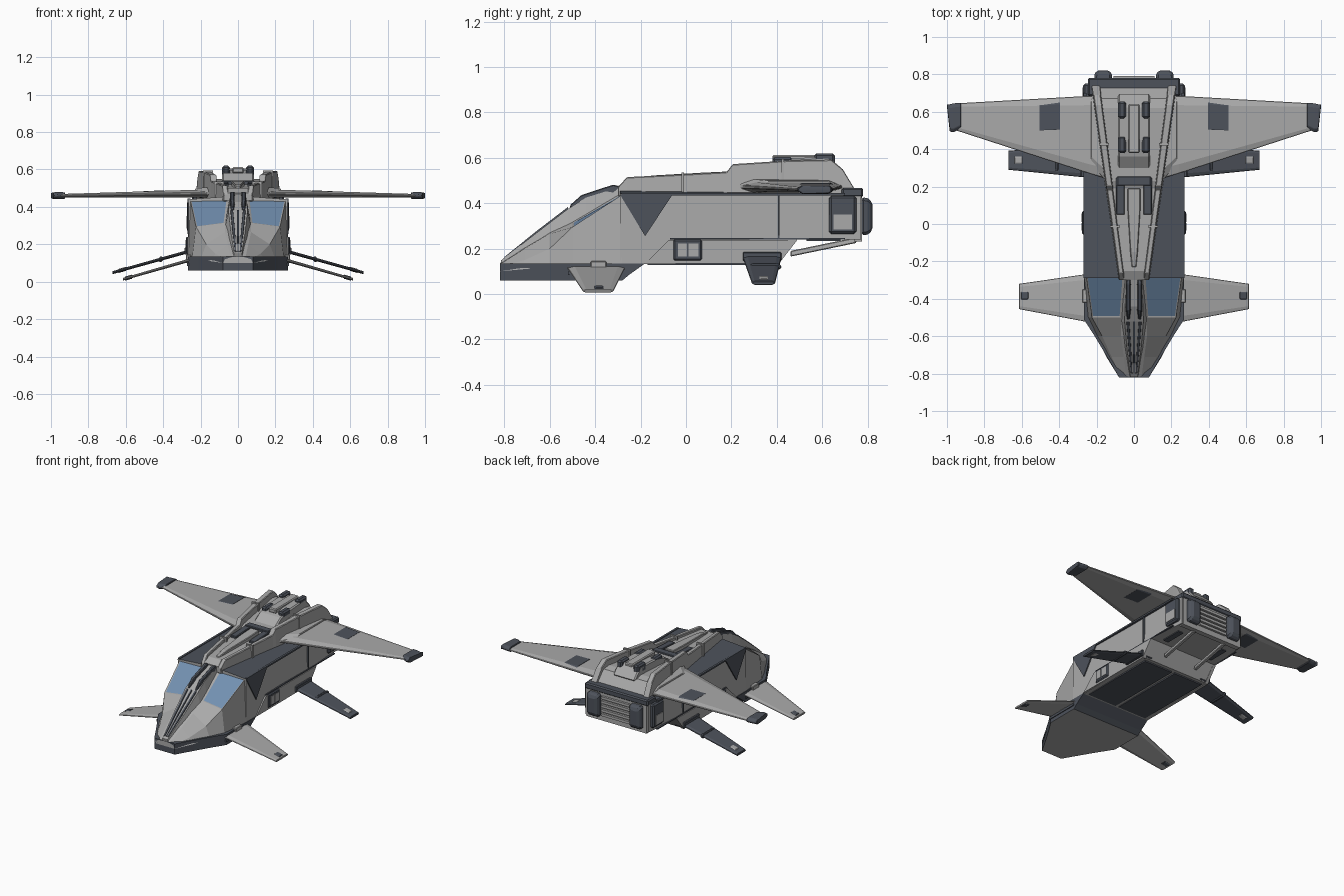
import bpy, bmesh
from mathutils import Vector

if "Cube" in bpy.data.objects:
    bpy.data.objects.remove(bpy.data.objects["Cube"], do_unlink=True)


def material(name, rgb):
    m = bpy.data.materials.new(name)
    m.use_nodes = True
    m.diffuse_color = (*rgb, 1)
    m.node_tree.nodes["Principled BSDF"].inputs["Base Color"].default_value = (*rgb, 1)
    return m


GREY = material("hull_grey", (0.40, 0.40, 0.40))
SLATE = material("slate_dark", (0.075, 0.085, 0.105))
GLASS = material("window_blue", (0.17, 0.28, 0.44))


def loft(name, rings, mats, mirror=True, bevel=0.0, paint=None):
    """Skin rings of equal length, cap both ends, then paint faces by rule."""
    mats = mats if isinstance(mats, list) else [mats]
    bm = bmesh.new()
    loops = [[bm.verts.new(p) for p in ring] for ring in rings]
    n = len(loops[0])
    for a, b in zip(loops, loops[1:]):
        for i in range(n):
            j = (i + 1) % n
            bm.faces.new((a[i], a[j], b[j], b[i]))
    bm.faces.new(loops[0])
    bm.faces.new(loops[-1])
    bmesh.ops.recalc_face_normals(bm, faces=bm.faces[:])
    if paint:
        paint(bm)
    me = bpy.data.meshes.new(name)
    bm.to_mesh(me)
    bm.free()
    for m in mats:
        me.materials.append(m)
    ob = bpy.data.objects.new(name, me)
    bpy.context.collection.objects.link(ob)
    if bevel:
        mod = ob.modifiers.new("edge_bevel", "BEVEL")
        mod.width, mod.segments, mod.limit_method = bevel, 1, "ANGLE"
    if mirror:
        ob.modifiers.new("mirror", "MIRROR").use_mirror_merge = False
    return ob


def box(name, x, y, z, mat, mirror=True, bevel=0.0):
    rings = [[(x[0], v, w), (x[1], v, w), (x[1], v, z[1]), (x[0], v, z[1])]
             for v, w in ((y[0], z[0]), (y[1], z[0]))]
    return loft(name, rings, mat, mirror, bevel)


def side_prism(name, outline, x, mat, **kw):
    """Extrude a (y, z) outline between two x values."""
    return loft(name, [[(v, *p) for p in outline] for v in x], mat, **kw)


def beam(name, stations, mat, bevel=0.004):
    """Box-section bar through stations (y, x centre, half width, bottom, top)."""
    rings = [[(x - w, y, b), (x + w, y, b), (x + w * .75, y, t), (x - w * .75, y, t)]
             for y, x, w, b, t in stations]
    return loft(name, rings, mat, bevel=bevel)


def slab(name, stations, mat, bevel=0.004):
    """Wing-like part through stations (x, y front, y back, z, half thickness)."""
    rings = []
    for x, f, b, z, h in stations:
        m = (b - f) * 0.12
        rings.append([(x, f, z - h * .3), (x, f + m, z - h), (x, b - m, z - h), (x, b, z - h * .3),
                      (x, b, z + h * .3), (x, b - m, z + h), (x, f + m, z + h), (x, f, z + h * .3)])
    return loft(name, rings, mat, bevel=bevel)


# Main hull with dark roof, tapering at the tail
def paint_roof(bm):
    for f in bm.faces:
        f.material_index = int(f.normal.z > 0.7)


hull = [(-.29, .44), (.77, .44), (.77, .24), (.49, .24), (.41, .14), (-.29, .13)]
loft("main_hull", [[(0, y, z + (.02 if z > .4 else 0)) for y, z in hull],
                   [(.245 if y > .7 else .265, y, z) for y, z in hull]],
     [GREY, SLATE], paint=paint_roof)


# Nose with inset windshield panes
def paint_windows(bm):
    panes = [f for f in bm.faces if -.42 < f.calc_center_median().y < -.36
             and f.normal.z > .4 and f.calc_center_median().x > .1]
    bmesh.ops.inset_individual(bm, faces=panes, thickness=.010, depth=-.003)
    for f in panes:
        f.material_index = 1


nose = [(-.82, .135, (.04, .13), (.07, .12), (.08, .10)),
        (-.71, .21, (.055, .20), (.12, .15), (.148, .11)),
        (-.60, .285, (.07, .265), (.17, .20), (.20, .12)),
        (-.50, .34, (.07, .315), (.225, .295), (.245, .13)),
        (-.285, .455, (.055, .44), (.255, .435), (.266, .13))]
loft("nose", [[(0, y, c), (a[0], y, a[1]), (b[0], y, b[1]), (d[0], y, d[1]), (0, y, d[1])]
              for y, c, a, b, d in nose], [GREY, GLASS], paint=paint_windows)


# Dark chin with a grey underside
def paint_chin(bm):
    for f in bm.faces:
        f.material_index = int(f.normal.z < -.9)


chin = [(0, -.82), (.08, -.82), (.15, -.70), (.21, -.60), (.268, -.51)]
loft("chin", [[(x, y, z) for x, y in chin + [(.268, back), (0, back)]]
              for z, back in ((.06, -.28), (.085, -.25), (.135, -.18))],
     [SLATE, GREY], paint=paint_chin)
side_prism("chin_lip", [(-.52, .085), (-.28, .085), (-.28, .10), (-.52, .10)], (.2, .274), SLATE)

# Ridge along the nose, its slats and the paired roof pods
ridge = [(-.815, .028, .10, .148), (-.66, .055, .2, .268), (-.52, .072, .28, .375),
         (-.44, .068, .32, .425), (-.28, .055, .4, .475)]
loft("nose_ridge", [[(-w, y, b), (w, y, b), (w * .7, y, t), (-w * .7, y, t)]
                    for y, w, b, t in ridge], GREY, mirror=False)
for name, xf, xb, w in (("centre_slat", 0, 0, .006), ("side_slat", .013, .033, .008)):
    beam(name, [(-.80, xf, w * .6, .15, .163), (-.66, (xf + xb) / 2, w, .262, .276),
                (-.52, xb, w, .37, .383)], SLATE, bevel=0)
beam("roof_pod", [(-.51, .03, .008, .37, .392), (-.46, .03, .014, .4, .436),
                  (-.32, .03, .015, .43, .482), (-.295, .03, .012, .44, .475)], SLATE)

# Deck between the rails and the rails themselves
deck = [(-.30, .055, .475), (-.25, .06, .50), (.19, .13, .515), (.23, .14, .53),
        (.62, .19, .55), (.67, .19, .54), (.74, .19, .45)]
loft("spine_deck", [[(-w, y, .43), (w, y, .43), (w, y, t), (-w, y, t)] for y, w, t in deck],
     GREY, mirror=False)
rail = [(-.30, .017, .47), (-.26, .018, .515), (-.02, .019, .527), (.18, .021, .538),
        (.205, .022, .572), (.45, .025, .588), (.64, .026, .592), (.69, .026, .55), (.75, .026, .45)]
beam("spine_rail", [(y, .068 + (y + .27) * .135, w, .43, t) for y, w, t in rail], GREY)
for y in (-.02, .42):
    x = .068 + (y + .27) * .135
    box("rail_band", (x - .027, x + .027), (y, y + .012), (.44, .535 if y < 0 else .594), GREY)

# Dark recess around the central tongue
side_prism("recess_arm", [(.05, .50), (.25, .50), (.25, .535), (.05, .525)], (.05, .095), SLATE, bevel=.004)
box("recess_back", (-.09, .09), (.205, .255), (.50, .54), SLATE, mirror=False, bevel=.004)
loft("central_tongue", [[(-w, y, .48), (w, y, .48), (w, y, t), (-w, y, t)] for y, w, t in
                        ((-.23, .012, .505), (-.15, .02, .522), (.08, .034, .535), (.19, .034, .54))],
     GREY, mirror=False, bevel=.004)

# Dorsal housing with four dark pods
side_prism("dorsal_housing", [(.28, .52), (.36, .575), (.45, .597), (.63, .605), (.70, .53)],
           (-.085, .085), GREY, mirror=False, bevel=.008)
box("dorsal_fin", (-.03, .03), (.38, .64), (.58, .612), GREY, mirror=False, bevel=.006)
for y in ((.38, .47), (.565, .655)):
    box("dorsal_pod", (.043, .085), y, (.56, .603 if y[0] < .5 else .62), SLATE, bevel=.01)

# Main wings, dark panels and tip caps
slab("main_wing", [(.12, .235, .69, .472, .022), (.24, .27, .685, .471, .02),
                   (.95, .50, .645, .46, .009)], GREY)
slab("wing_root_fairing", [(.14, .22, .68, .475, .032), (.23, .32, .67, .475, .024)], GREY)
slab("wing_panel", [(.395, .488, .66, .469, .0195), (.505, .482, .652, .467, .017)], SLATE, bevel=0)
slab("wing_tip_cap", [(.925, .512, .648, .46, .018), (.965, .49, .645, .46, .019),
                      (.985, .495, .64, .46, .018), (1.0, .63, .64, .46, .014)], SLATE)

# Lower fins, grey in front and dark behind, with clamps and tip lamps
slab("front_fin", [(.2, -.53, -.265, .132, .010), (.27, -.52, -.27, .112, .009),
                   (.615, -.455, -.32, .013, .007)], GREY, bevel=.003)
slab("rear_fin", [(.2, .235, .43, .18, .010), (.27, .25, .42, .16, .009),
                  (.672, .29, .392, .048, .008)], SLATE, bevel=.003)
slab("front_fin_lamp", [(.565, -.405, -.36, .0275, .011), (.605, -.405, -.36, .016, .011)], SLATE)
slab("rear_fin_lamp", [(.595, .32, .365, .070, .011), (.64, .32, .365, .057, .011)], GREY)
slab("rear_fin_clamp", [(.405, .275, .42, .122, .015), (.42, .275, .42, .118, .015)], SLATE)
box("front_fin_bracket", (.25, .278), (-.42, -.35), (.10, .145), GREY, bevel=.004)
box("rear_fin_bracket", (.2, .285), (.25, .42), (.145, .185), SLATE, bevel=.004)

# Flank details: dark wedge, seams, vent and intake
side_prism("flank_wedge", [(-.29, .437), (-.06, .437), (-.18, .255)], (.262, .270), SLATE)
box("roof_seam", (.255, .270), (-.285, .70), (.434, .445), SLATE)
box("flank_seam", (.255, .268), (-.07, .70), (.240, .247), SLATE)
box("door_seam", (.255, .268), (.405, .411), (.245, .435), SLATE)
side_prism("lower_flank", [(-.18, .135), (-.075, .238), (.49, .238), (.41, .135)], (.25, .271), GREY)
box("vent_frame", (.25, .278), (-.055, .07), (.148, .24), SLATE, bevel=.006)
for y in ((-.035, .005), (.012, .055)):
    box("vent_panel", (.27, .282), y, (.165, .222), GREY)
box("intake_frame", (.22, .272), (.63, .75), (.265, .432), SLATE, bevel=.01)
box("intake_panel", (.26, .276), (.65, .73), (.285, .35), GREY)

# Tail block, ribs and thrusters
box("tail_cap", (-.247, .247), (.685, .78), (.425, .468), SLATE, mirror=False, bevel=.008)
box("tail_frame", (-.235, .235), (.74, .775), (.232, .43), GREY, mirror=False)
for i in range(5):
    z = .27 + i * .03
    box("tail_rib", (-.11, .11), (.76, .79), (z, z + .018), GREY, mirror=False)
thruster = [(.77, .048, .085), (.80, .046, .08), (.822, .034, .062)]
loft("thruster", [[(.165 + sx * w, y, .342 + sz * h) for sx, sz in ((-1, -1), (1, -1), (1, 1), (-1, 1))]
                  for y, w, h in thruster], SLATE, bevel=.012)

# Belly panels and tail struts
box("belly_panel", (.012, .235), (-.17, .39), (.128, .137), SLATE)
box("tail_slot", (.16, .20), (.53, .68), (.233, .242), SLATE)
beam("tail_strut", [(.46, .125, .012, .165, .19), (.75, .125, .012, .225, .25)], GREY)
